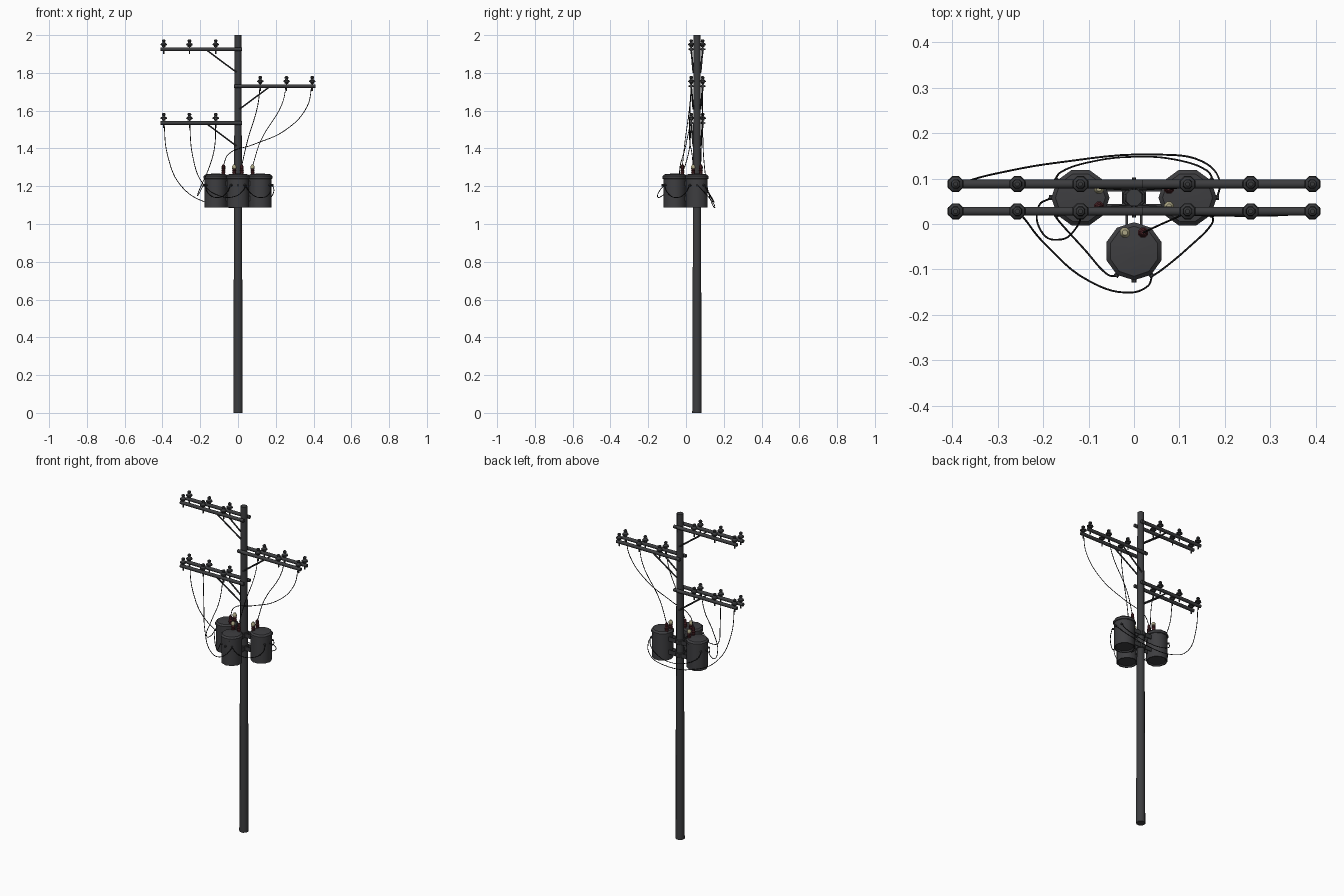
import bpy, bmesh, math
from mathutils import Vector, Matrix

if "Cube" in bpy.data.objects:
    bpy.data.objects.remove(bpy.data.objects["Cube"])

PY = 0.058  # pole y position


def mat(name, rgb):
    m = bpy.data.materials.new(name)
    m.diffuse_color = (*rgb, 1)
    m.use_nodes = True
    m.node_tree.nodes["Principled BSDF"].inputs["Base Color"].default_value = m.diffuse_color
    return m


POLE = mat("dark pole grey", (0.046, 0.047, 0.050))
STEEL = mat("dark steel", (0.040, 0.041, 0.044))
TANK = mat("tank grey", (0.048, 0.048, 0.052))
RED = mat("dark red ceramic", (0.075, 0.018, 0.022))
CREAM = mat("cream ceramic", (0.42, 0.39, 0.24))
WIRE = mat("wire black", (0.012, 0.012, 0.013))


def finish(name, bm, material, smooth=None):
    bmesh.ops.recalc_face_normals(bm, faces=bm.faces)
    me = bpy.data.meshes.new(name)
    bm.to_mesh(me)
    bm.free()
    me.materials.append(material)
    ob = bpy.data.objects.new(name, me)
    bpy.context.collection.objects.link(ob)
    if smooth:
        bpy.ops.object.select_all(action='DESELECT')
        ob.select_set(True)
        bpy.context.view_layer.objects.active = ob
        bpy.ops.object.shade_smooth_by_angle(angle=math.radians(smooth))
    return ob


def lathe(bm, profile, centre, sides=8):
    """Closed solid of revolution about a vertical axis; profile is (radius, z)."""
    rings = []
    for r, z in profile:
        rings.append([bm.verts.new((centre[0] + r * math.cos((i + .5) * math.tau / sides),
                                    centre[1] + r * math.sin((i + .5) * math.tau / sides),
                                    centre[2] + z)) for i in range(sides)])
    for a, b in zip(rings, rings[1:]):
        for i in range(sides):
            j = (i + 1) % sides
            bm.faces.new((a[i], a[j], b[j], b[i]))
    bm.faces.new(rings[0][::-1])
    bm.faces.new(rings[-1])


def rod(bm, a, b, r, sides=8):
    a, b = Vector(a), Vector(b)
    d = b - a
    m = (Matrix.Translation((a + b) / 2) @ d.to_track_quat('Z', 'Y').to_matrix().to_4x4()
         @ Matrix.Rotation(math.pi / sides, 4, 'Z'))
    bmesh.ops.create_cone(bm, cap_ends=True, segments=sides, radius1=r, radius2=r,
                          depth=d.length, matrix=m)


def box(bm, centre, size):
    bmesh.ops.create_cube(bm, size=1, matrix=Matrix.Translation(centre) @ Matrix.Diagonal((*size, 1)))


# Tapered pole
bm = bmesh.new()
lathe(bm, [(0.027, 0), (0.0195, 2.0)], (0, PY, 0))
finish("pole", bm, POLE, 50)

# Double crossarms with braces and insulators
INS = [(0.004, -0.026), (0.004, 0.012), (0.010, 0.013), (0.011, 0.020), (0.019, 0.022),
       (0.017, 0.029), (0.009, 0.034), (0.007, 0.039), (0.011, 0.042), (0.010, 0.049), (0.005, 0.053)]
for label, z, s in (("top", 1.925, -1), ("middle", 1.730, 1), ("lower", 1.535, -1)):
    arm, brace, ins = bmesh.new(), bmesh.new(), bmesh.new()
    for y in (PY - 0.03, PY + 0.03):
        rod(arm, (-0.02 * s, y, z), (0.41 * s, y, z), 0.0105)
        rod(brace, (0.165 * s, y, z - 0.005), (0.008 * s, PY + (y - PY) * 0.65, z - 0.122), 0.0045, 6)
        for x in (0.118, 0.257, 0.393):
            lathe(ins, INS, (x * s, y, z))
    rod(brace, (0, PY - 0.044, z), (0, PY + 0.044, z), 0.004, 6)  # through bolt
    finish(label + "_crossarms", arm, POLE, 50)
    finish(label + "_braces", brace, STEEL)
    finish(label + "_insulators", ins, STEEL, 40)

# Transformer cans: local frame has the pole towards +y
CAN = [(0.050, 1.094), (0.054, 1.087), (0.060, 1.087), (0.060, 1.238), (0.064, 1.240),
       (0.064, 1.254), (0.055, 1.263), (0.015, 1.267)]
BUSH = [(0.010, 1.255), (0.010, 1.272), (0.012, 1.275), (0.009, 1.280), (0.012, 1.285), (0.008, 1.291)]
CAP = [(0.008, 1.290), (0.012, 1.293), (0.012, 1.305), (0.006, 1.314)]
for label, pos, ang in (("front", (0, -0.060), 0), ("left", (-0.118, PY), -90), ("right", (0.118, PY), 90)):
    m = Matrix.Translation((*pos, 0)) @ Matrix.Rotation(math.radians(ang), 4, 'Z')
    parts = {k: bmesh.new() for k in ("tank", "bracket", "bushings", "cream_cap", "terminals")}
    lathe(parts["tank"], CAN, (0, 0, 0), 10)
    for z in (1.135, 1.215):  # hanger brackets
        for x in (-0.016, 0.016):
            box(parts["bracket"], (x, 0.077, z), (0.005, 0.05, 0.026))
        box(parts["bracket"], (0, 0.096, z), (0.037, 0.008, 0.026))
    for x in (-0.020, 0.020):
        lathe(parts["bushings"], BUSH, (x, 0.041, 0))
    lathe(parts["bushings"], [(r * 0.8, z) for r, z in CAP], (0.020, 0.041, 0))
    lathe(parts["cream_cap"], CAP, (-0.020, 0.041, 0))
    for a in (-126, -90, -54):  # low-voltage terminals
        c, s = math.cos(math.radians(a)), math.sin(math.radians(a))
        rod(parts["terminals"], (c * 0.054, s * 0.054, 1.205), (c * 0.069, s * 0.069, 1.205), 0.006)
    for k, b in parts.items():
        b.transform(m)
        finish(f"{label}_transformer_{k}", b,
               {"tank": TANK, "bushings": RED, "cream_cap": CREAM}.get(k, STEEL),
               40 if k in ("tank", "bushings", "cream_cap") else None)

# Pole bands holding the brackets
bm = bmesh.new()
for z in (1.135, 1.215):
    lathe(bm, [(0.025, z - 0.014), (0.028, z - 0.011), (0.028, z + 0.011), (0.025, z + 0.014)], (0, PY, 0))
finish("pole_bands", bm, STEEL)


def wire(name, pts):
    cu = bpy.data.curves.new(name, 'CURVE')
    cu.dimensions = '3D'
    cu.bevel_depth, cu.bevel_resolution, cu.resolution_u = 0.0021, 1, 6
    cu.use_fill_caps = True
    sp = cu.splines.new('BEZIER')
    sp.bezier_points.add(len(pts) - 1)
    for p, co in zip(sp.bezier_points, pts):
        p.co = co
        p.handle_left_type = p.handle_right_type = 'AUTO'
    tmp = bpy.data.objects.new(name + "_path", cu)
    bpy.context.collection.objects.link(tmp)
    bpy.context.view_layer.update()
    me = bpy.data.meshes.new_from_object(tmp.evaluated_get(bpy.context.evaluated_depsgraph_get()))
    bpy.data.objects.remove(tmp)
    me.materials.clear()
    me.materials.append(WIRE)
    bpy.context.collection.objects.link(bpy.data.objects.new(name, me))


# Drops from the middle crossarm to the high-voltage bushings
wire("front_drop_wire", [(0.118, 0.028, 1.75), (0.105, 0.02, 1.63), (0.05, -0.005, 1.44), (0.02, -0.019, 1.31)])
wire("right_drop_wire", [(0.257, 0.088, 1.75), (0.235, 0.088, 1.64), (0.12, 0.082, 1.44), (0.078, 0.078, 1.31)])
wire("left_drop_wire", [(0.393, 0.028, 1.75), (0.365, 0.022, 1.62), (0.255, 0.018, 1.50), (0.08, 0.022, 1.42),
                        (-0.05, 0.032, 1.37), (-0.078, 0.038, 1.31)])
# Leads from the lower crossarm to the low-voltage terminals
wire("rear_lead_wire", [(-0.393, 0.088, 1.555), (-0.372, 0.093, 1.36), (-0.30, 0.112, 1.20), (-0.17, 0.135, 1.115),
                        (0.05, 0.153, 1.09), (0.15, 0.138, 1.12), (0.189, 0.095, 1.17), (0.184, 0.06, 1.205)])
wire("front_lead_wire", [(-0.257, 0.028, 1.555), (-0.24, 0.01, 1.36), (-0.19, -0.05, 1.22), (-0.10, -0.125, 1.15),
                         (-0.02, -0.151, 1.145), (0.03, -0.137, 1.18), (0.04, -0.115, 1.205)])
wire("left_lead_wire", [(-0.118, 0.028, 1.555), (-0.125, -0.005, 1.40), (-0.16, -0.034, 1.28), (-0.205, -0.015, 1.18),
                        (-0.213, 0.03, 1.15), (-0.184, 0.058, 1.205)])
# Jumpers between the cans
wire("left_front_jumper", [(-0.174, 0.018, 1.205), (-0.16, 0.0, 1.165), (-0.11, -0.055, 1.14), (-0.06, -0.11, 1.165), (-0.04, -0.115, 1.205)])
wire("front_right_jumper", [(0.04, -0.115, 1.205), (0.065, -0.098, 1.165), (0.12, -0.052, 1.14), (0.17, -0.002, 1.165), (0.174, 0.018, 1.205)])
wire("rear_jumper", [(-0.174, 0.098, 1.205), (-0.16, 0.115, 1.17), (-0.09, 0.138, 1.13), (0, 0.148, 1.115), (0.09, 0.142, 1.13),
                     (0.16, 0.118, 1.17), (0.174, 0.098, 1.205)])
